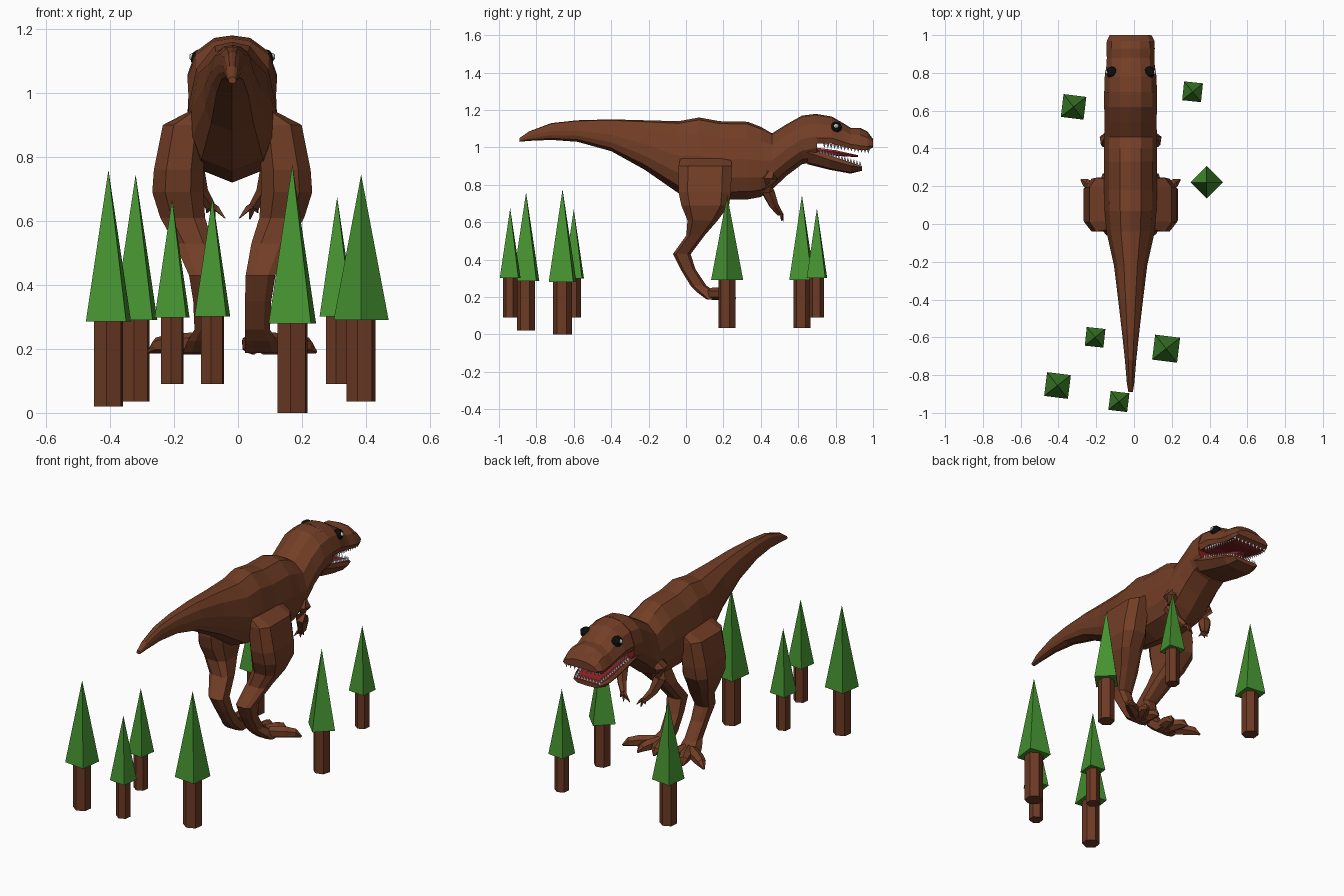
import bpy, bmesh, math
from mathutils import Vector, Matrix

if "Cube" in bpy.data.objects:
    bpy.data.objects.remove(bpy.data.objects["Cube"])

CX = -0.018  # dinosaur centre line


def material(name, r, g, b):
    m = bpy.data.materials.new(name)
    m.diffuse_color = (r, g, b, 1)
    m.use_nodes = True
    m.node_tree.nodes["Principled BSDF"].inputs["Base Color"].default_value = m.diffuse_color
    return m


BROWN = material("brown hide", 0.17, 0.048, 0.019)
BARK = material("brown bark", 0.15, 0.042, 0.018)
GREEN = material("leaf green", 0.06, 0.29, 0.03)
BLACK = material("eye black", 0.004, 0.004, 0.004)
WHITE = material("tooth white", 0.75, 0.75, 0.75)
RED = material("mouth red", 0.25, 0.015, 0.015)
PINK = material("tongue red", 0.42, 0.03, 0.04)


def finish(name, bm, *mats):
    bmesh.ops.recalc_face_normals(bm, faces=bm.faces)
    me = bpy.data.meshes.new(name)
    bm.to_mesh(me)
    bm.free()
    for m in mats:
        me.materials.append(m)
    ob = bpy.data.objects.new(name, me)
    bpy.context.collection.objects.link(ob)
    return ob


def loft(name, rings, mats, rule=None):
    """Skin closed rings of equal count; rule(normal) True -> second material."""
    bm = bmesh.new()
    vs = [[bm.verts.new(p) for p in ring] for ring in rings]
    n = len(vs[0])
    for a, b in zip(vs, vs[1:]):
        for i in range(n):
            j = (i + 1) % n
            bm.faces.new((a[i], a[j], b[j], b[i]))
    bm.faces.new(vs[0])
    bm.faces.new(vs[-1])
    bmesh.ops.recalc_face_normals(bm, faces=bm.faces)
    if rule:
        for f in bm.faces:
            f.normal_update()
            f.material_index = int(rule(f.normal))
    return finish(name, bm, *mats)


def section_rings(half, sections):
    """Rings in the xz plane from a half template and (y, top, bottom, half width)."""
    outline = half + [(-x, z) for x, z in half[-2:0:-1]]
    return [[(CX + x * w, y, b + z * (t - b)) for x, z in outline]
            for y, t, b, w in sections]


def tube(name, points, radii, mat, n=6):
    pts = [Vector(p) for p in points]
    rings = []
    for i, (p, r) in enumerate(zip(pts, radii)):
        d = pts[min(i + 1, len(pts) - 1)] - pts[max(i - 1, 0)]
        q = d.to_track_quat('Z', 'Y')
        rings.append([p + q @ Vector((r * math.cos(a), r * math.sin(a), 0))
                      for a in [math.tau * (k + 0.5) / n for k in range(n)]])
    return loft(name, rings, [mat])


# Body: tail, trunk and neck in one skin
body_half = [(0, 1), (.4, .97), (.82, .8), (1, .52), (.97, .28), (.75, .1), (0, 0)]
loft("body", section_rings(body_half, [
    (-.89, 1.05, 1.03, .012), (-.84, 1.085, 1.035, .02), (-.72, 1.13, 1.04, .03),
    (-.58, 1.145, 1.03, .045), (-.40, 1.15, .98, .066), (-.22, 1.145, .88, .088),
    (-.04, 1.14, .755, .128), (.07, 1.16, .735, .137), (.18, 1.14, .72, .14),
    (.33, 1.137, .722, .14), (.40, 1.11, .735, .14), (.46, 1.075, .775, .14),
    (.54, 1.125, .85, .137), (.62, 1.17, .91, .14), (.70, 1.18, .925, .14)]),
    [BROWN, RED], lambda n: n.y > 0.9)

# Head: upper skull and snout, with a red palate
head_half = [(0, 1), (.4, .95), (.8, .68), (1, .2), (.92, 0), (0, 0)]
loft("upper_head", section_rings(head_half, [
    (.69, 1.18, 1.02, .14), (.78, 1.165, 1.02, .137), (.84, 1.13, 1.005, .128),
    (.88, 1.105, .995, .126), (.93, 1.105, .985, .128), (.97, 1.085, .985, .126),
    (1.0, 1.045, 1.0, .11)]), [BROWN, RED], lambda n: n.z < -0.9)

# Lower jaw, with a red floor
jaw_half = [(0, 1), (.9, 1), (1, .7), (.7, .1), (0, 0)]
loft("lower_jaw", section_rings(jaw_half, [
    (.65, 1.0, .91, .13), (.77, .955, .88, .122), (.88, .92, .86, .112),
    (.94, .9, .875, .085)]), [BROWN, RED], lambda n: n.z > 0.85)

# Tongue
loft("tongue", section_rings(jaw_half, [
    (.69, 1.0, .965, .06), (.80, .985, .955, .055), (.88, .967, .95, .045),
    (.92, .958, .95, .02)]), [PINK])


# Teeth: rows of small cones round each jaw
def teeth(name, corner, y0, y1, z0, z1, w0, w1, up):
    bm = bmesh.new()
    spots = []
    for s in (-1, 1):
        for k in range(14):
            t = k / 13
            spots.append((s * (w0 + (w1 - w0) * t), y0 + (y1 - y0) * t, z0 + (z1 - z0) * t))
    spots += [(w1 * (k / 4 - 1), y1, z1) for k in range(1, 8)]
    for x, y, z in spots:
        bmesh.ops.create_cone(bm, cap_ends=True, segments=4, radius1=.008, radius2=0, depth=.026,
                              matrix=Matrix.Translation((CX + x, y, z + up * .01))
                              @ Matrix.Rotation(0 if up > 0 else math.pi, 4, 'X'))
    finish(name, bm, WHITE)


teeth("lower_teeth", 0, .72, .93, .972, .904, .11, .075, 1)
teeth("upper_teeth", 0, .74, .975, 1.02, .988, .118, .105, -1)

# Paired parts, mirrored across the centre line
leg_sections = [  # z, back y, front y, inner x, outer x
    (.94, -.03, .24, .08, .14), (.90, -.04, .245, .08, .217), (.76, -.04, .24, .09, .245),
    (.69, -.025, .23, .09, .25), (.61, .008, .17, .085, .225), (.53, .002, .10, .06, .18),
    (.43, -.07, .025, .042, .135), (.35, -.03, .05, .04, .122), (.26, .025, .11, .04, .118),
    (.225, .06, .165, .04, .14), (.187, .11, .175, .04, .155)]


def leg_ring(s, z, y0, y1, x0, x1, c=.25):
    dx, dy = c * (x1 - x0), c * (y1 - y0) * .7
    pts = [(x0 + dx, y0), (x1 - dx, y0), (x1, y0 + dy), (x1, y1 - dy),
           (x1 - dx, y1), (x0 + dx, y1), (x0, y1 - dy), (x0, y0 + dy)]
    return [(CX + s * x, y, z) for x, y in pts]


for side, s in (("left", -1), ("right", 1)):
    def at(*pts):
        return [(CX + s * x, y, z) for x, y, z in pts]

    loft(side + "_leg", [leg_ring(s, *sec) for sec in leg_sections], [BROWN])
    # Toes
    for i, (x, y) in enumerate([(.05, .25), (.145, .265), (.262, .235)]):
        bx, by = .07 + .025 * i, .14
        tube(f"{side}_toe_{i + 1}", at((bx, by, .217), ((bx + x) / 2, (by + y) / 2, .216),
             (bx + (x - bx) * .8, by + (y - by) * .8, .21), (x, y, .19)),
             [.034, .033, .026, .005], BROWN)
    # Arm and fingers
    tube(side + "_arm", at((.115, .445, .87), (.122, .445, .83), (.125, .437, .765),
         (.10, .47, .69), (.07, .50, .648)), [.03, .045, .038, .026, .018], BROWN)
    for i, tip in enumerate([(.022, .51, .608), (.055, .52, .605), (.08, .515, .625)]):
        mid = (.05 + .012 * i, .512, .64)
        tube(f"{side}_finger_{i + 1}", at((.072, .497, .652), mid, tip),
             [.012, .011, .002], BROWN, 4)
    # Eye with a pale glint
    for part, r, x, z, mat in (("eye", .031, .1, 1.107, BLACK), ("eye_glint", .013, .122, 1.113, WHITE)):
        bm = bmesh.new()
        bmesh.ops.create_icosphere(bm, subdivisions=2, radius=r,
                                   matrix=Matrix.Translation((CX + s * x, .803, z)))
        finish(f"{side}_{part}", bm, mat)

# Trees: x, y, base z, height, turn in degrees
trees = [(-.32, .62, .035, .71, -7), (.31, .70, .09, .585, -6), (.385, .22, .035, .71, 45),
         (-.206, -.60, .09, .58, -6), (.17, -.66, 0, .777, -7), (-.405, -.855, .02, .74, -7),
         (-.08, -.94, .09, .585, -7)]
for i, (x, y, z, h, turn) in enumerate(trees):
    for part, n, r, top, lo, hi, off, mat in (
            ("trunk", 6, .066, .066, 0, .37, 0, BARK), ("leaves", 4, .121, 0, .36, 1, 45, GREEN)):
        bm = bmesh.new()
        bmesh.ops.create_cone(bm, cap_ends=True, segments=n, radius1=r * h, radius2=top * h,
                              depth=(hi - lo) * h,
                              matrix=Matrix.Translation((x, y, z + (lo + hi) / 2 * h))
                              @ Matrix.Rotation(math.radians(turn + off), 4, 'Z'))
        finish(f"tree_{i + 1}_{part}", bm, mat)
